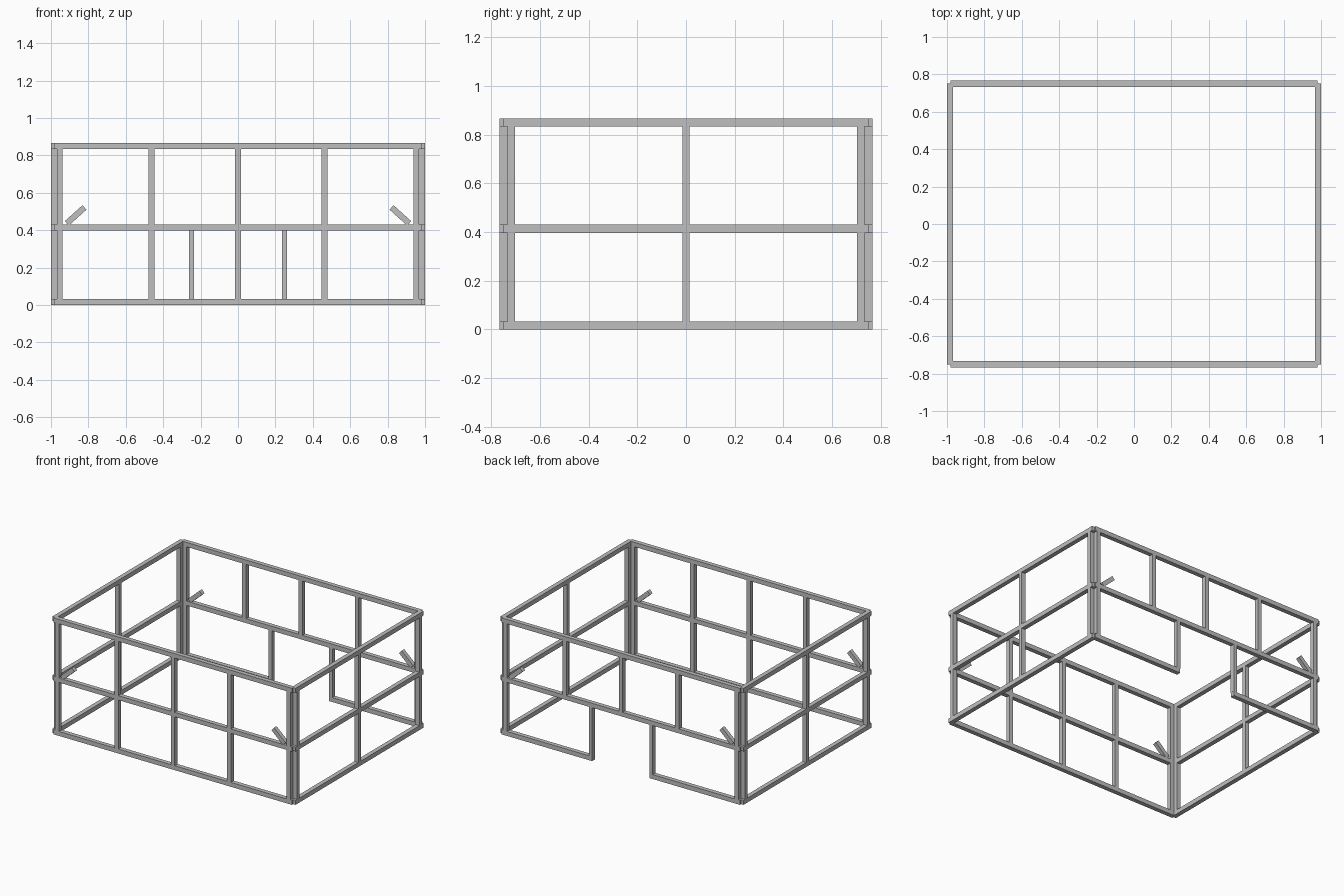
import bpy
import math

cube = bpy.data.objects.get("Cube")
if cube:
    bpy.data.objects.remove(cube, do_unlink=True)

# One grey metal for the whole frame
steel = bpy.data.materials.new("grey_steel")
steel.use_nodes = True
grey = (0.52, 0.52, 0.52, 1)
steel.diffuse_color = grey
steel.node_tree.nodes["Principled BSDF"].inputs["Base Color"].default_value = grey

X, Y, T = 1.0, 0.766, 0.033          # outer half sizes and tube thickness
WALL_X, WALL_Y = X - T / 2, Y - T / 2  # centre planes of the walls
TOP, MID = 0.866, 0.43               # upper faces of the rails
STOREYS = {"lower": (T, MID - T), "upper": (MID, TOP - T)}


def bar(name, x, y, z):
    """Box from (min, max) ranges along each axis."""
    bpy.ops.mesh.primitive_cube_add(size=1, location=[sum(r) / 2 for r in (x, y, z)])
    ob = bpy.context.object
    ob.name = name
    ob.scale = [r[1] - r[0] for r in (x, y, z)]
    bpy.ops.object.transform_apply(location=False, rotation=False, scale=True)
    ob.data.materials.append(steel)
    return ob


def around(c, width=T):
    return (c - width / 2, c + width / 2)


# Rails on the long front and back walls; the back bottom rail leaves a doorway
DOOR, RAIL_END = 0.236, 0.98
for level, top in (("bottom", T), ("middle", MID), ("top", TOP)):
    z = (top - T, top)
    for wall, s in (("front", -1), ("back", 1)):
        y = around(s * WALL_Y)
        if wall == "back" and level == "bottom":
            bar("back_bottom_rail_right", (-RAIL_END, -DOOR), y, z)
            bar("back_bottom_rail_left", (DOOR, RAIL_END), y, z)
        else:
            bar(f"{wall}_{level}_rail", (-RAIL_END, RAIL_END), y, z)
    for wall, s in (("left", 1), ("right", -1)):
        bar(f"{wall}_{level}_rail", around(s * WALL_X), (-0.752, 0.752), z)

# Posts between the rails
for storey, z in STOREYS.items():
    for wall, s in (("front", -1), ("back", 1)):
        y = around(s * WALL_Y)
        for side in (-1, 1):
            bar(f"{wall}_{storey}_corner_post", around(side * (X - 1.45 * T), 0.03), y, z)
        if wall == "front" or storey == "upper":
            for x in (-0.463, 0, 0.463):
                bar(f"{wall}_{storey}_post", around(x, 0.031), y, z)
        else:
            for side in (-1, 1):
                bar("door_post", around(side * 0.249, 0.027), y, z)
    for wall, s in (("left", 1), ("right", -1)):
        x = around(s * WALL_X)
        bar(f"{wall}_{storey}_post", x, around(0, 0.03), z)
        for side in (-1, 1):
            bar(f"{wall}_{storey}_corner_post", x, around(side * (Y - 1.45 * T), 0.03), z)

# Short sloping braces above the middle rail at each corner
for wall, s in (("front", -1), ("back", 1)):
    for side in (-1, 1):
        brace = bar(f"{wall}_brace", around(side * 0.868, 0.127),
                    around(s * WALL_Y, 0.03), around(0.479, 0.032))
        brace.rotation_euler.y = side * math.radians(42)
